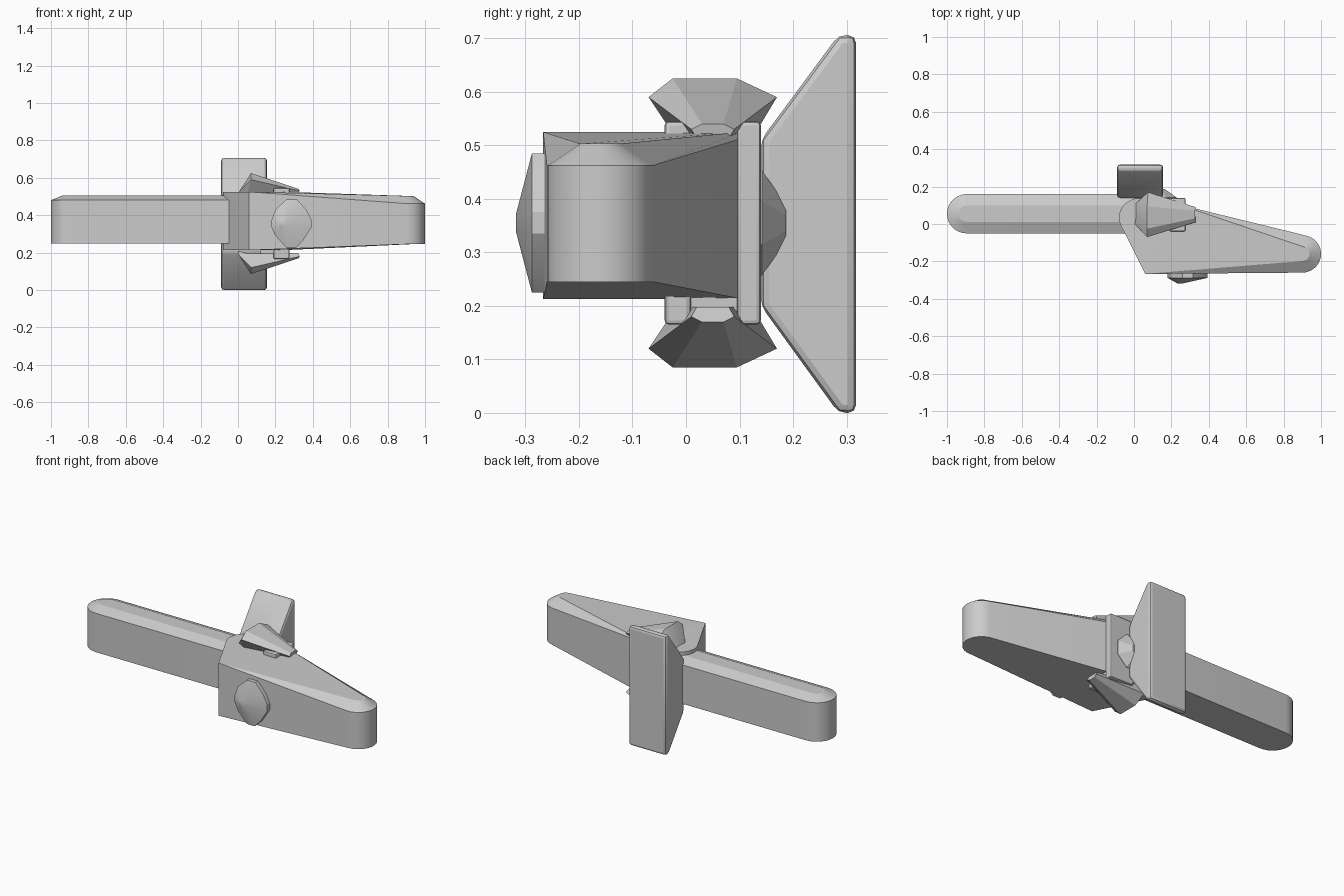
import bpy, bmesh, math
from mathutils import Vector

if "Cube" in bpy.data.objects:
    bpy.data.objects.remove(bpy.data.objects["Cube"], do_unlink=True)

grey = bpy.data.materials.new("plain_grey")
grey.use_nodes = True
grey.diffuse_color = (0.6, 0.6, 0.6, 1)
grey.node_tree.nodes["Principled BSDF"].inputs["Base Color"].default_value = (0.6, 0.6, 0.6, 1)

MID = 0.355  # mirror height of the hub


def loft(name, rings, bevel=0.0):
    """Skin equal-length closed rings and cap both ends."""
    bm = bmesh.new()
    loops = [[bm.verts.new(p) for p in ring] for ring in rings]
    for a, b in zip(loops, loops[1:]):
        for i in range(len(a)):
            j = (i + 1) % len(a)
            bm.faces.new((a[i], a[j], b[j], b[i]))
    bm.faces.new(loops[0][::-1])
    bm.faces.new(loops[-1])
    bmesh.ops.remove_doubles(bm, verts=bm.verts, dist=0.0005)
    bmesh.ops.recalc_face_normals(bm, faces=bm.faces)
    if bevel:
        bmesh.ops.bevel(bm, geom=bm.edges[:], offset=bevel, segments=2,
                        affect='EDGES', profile=0.5)
    mesh = bpy.data.meshes.new(name)
    bm.to_mesh(mesh)
    bm.free()
    mesh.materials.append(grey)
    ob = bpy.data.objects.new(name, mesh)
    bpy.context.collection.objects.link(ob)
    bpy.ops.object.select_all(action='DESELECT')
    ob.select_set(True)
    bpy.context.view_layer.objects.active = ob
    bpy.ops.object.shade_smooth_by_angle(angle=math.radians(20))
    return ob


def level(points, z):
    return [(x, y, z) for x, y in points]


def arc(cx, cy, r, start, end, n=14):
    angles = [math.radians(start + (end - start) * i / n) for i in range(n + 1)]
    return [(cx + r * math.cos(a), cy + r * math.sin(a)) for a in angles]


def box(name, x0, x1, y0, y1, z0, z1, bevel=0.0):
    base = [(x0, y0), (x1, y0), (x1, y1), (x0, y1)]
    return loft(name, [level(base, z0), level(base, z1)], bevel)


# Straight bar with a round end and chamfered top
def bar_outline(r):
    return [(0.05, 0.055 + r)] + arc(-0.895, 0.055, r, 90, 270) + [(0.05, 0.055 - r)]


loft("straight_bar", [level(bar_outline(0.105), 0.25),
                      level(bar_outline(0.105), 0.48),
                      level(bar_outline(0.044), 0.505)])

# Tapered arm, its chamfer widening toward the round tip
front_root, back_root = (0.06, -0.267), (0.24, 0.104)


def arm_ring(r, root_z, tip_z, back_z=None):
    tip = level(arc(0.9, -0.16, r, -90, 76.5), tip_z)
    return [(*front_root, root_z)] + tip + [(*back_root, back_z or root_z)]


loft("tapered_arm", [arm_ring(0.1, 0.213, 0.245),
                     arm_ring(0.1, 0.525, 0.462, 0.513),
                     arm_ring(0.038, 0.525, 0.503)])

# Hub block with a rounded back corner
hub = [front_root, back_root, (0.16, 0.135), (0.0, 0.135)]
hub += arc(0.02, 0.035, 0.1, 110, 205, 8)
loft("hub", [level(hub, 0.213), level(hub, 0.525)])

# Upright fin, a trapezoid profile with softened corners
profile = [(0.318, 0), (0.285, 0), (0.14, 0.2), (0.14, 0.51), (0.285, 0.706), (0.318, 0.706)]
loft("back_fin", [[(x, y, z) for y, z in profile] for x in (-0.09, 0.155)], 0.015)

# Bracket behind the arm
box("bracket_back", 0.12, 0.275, 0.095, 0.14, 0.165, 0.545, 0.008)
box("bracket_front", 0.19, 0.275, -0.04, 0.01, 0.165, 0.545, 0.008)
box("bracket_core", 0.12, 0.268, 0.0, 0.1, 0.19, 0.52)

# Faceted pods above and below the hub
big = [(0.07, -0.025, 0.625), (0.07, 0.095, 0.625), (0.075, 0.17, 0.59),
       (0.06, 0.125, 0.515), (0.05, -0.02, 0.515), (0.07, -0.07, 0.59)]
small = [(0.325, 0.03, 0.54), (0.325, 0.07, 0.54), (0.33, 0.09, 0.53),
         (0.32, 0.08, 0.512), (0.32, 0.02, 0.512), (0.33, 0.01, 0.53)]
rear = [(0.015, 0.03, 0.54), (0.015, 0.08, 0.54), (0.01, 0.11, 0.525),
        (0.0, 0.08, 0.5), (0.0, 0.02, 0.5), (0.005, 0.0, 0.525)]
for name, flip in (("upper_pod", False), ("lower_pod", True)):
    loft(name, [[(x, y, 2 * MID - z if flip else z) for x, y, z in ring]
                for ring in (rear, big, small)])

# Front stud: elongated rim with an off-centre point
rim = [(0.26, 0.485), (0.315, 0.485), (0.365, 0.43), (0.393, 0.375), (0.393, 0.335),
       (0.345, 0.26), (0.31, 0.225), (0.26, 0.225), (0.2, 0.29), (0.18, 0.335),
       (0.18, 0.375), (0.2, 0.43)]


def stud_ring(y, scale, shift=0.0):
    return [(0.285 + shift + (x - 0.285) * scale, y, MID + (z - MID) * scale) for x, z in rim]


loft("front_stud", [stud_ring(-0.255, 1), stud_ring(-0.288, 1),
                    stud_ring(-0.318, 0.12, -0.04)])

# Back stud: low octagonal dome
def octagon(y, r):
    return [(0.13 + dx, y, MID + dz) for dx, dz in arc(0, 0, r, 22.5, 337.5, 7)]


loft("back_stud", [octagon(0.12, 0.106), octagon(0.142, 0.106), octagon(0.187, 0.037)])
